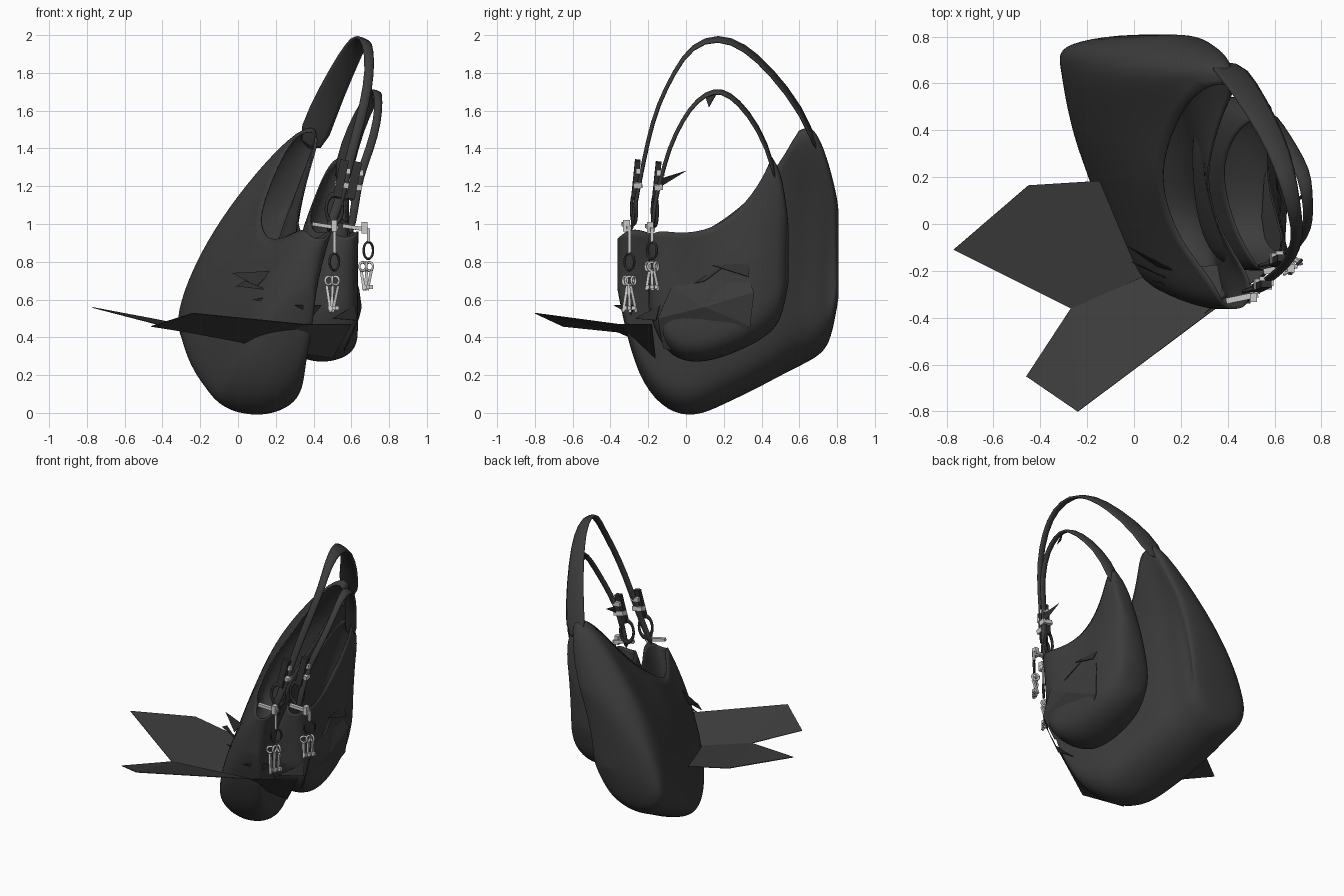
import bpy, bmesh, math
from mathutils import Vector

if "Cube" in bpy.data.objects:
    bpy.data.objects.remove(bpy.data.objects["Cube"], do_unlink=True)


def material(name, grey):
    m = bpy.data.materials.new(name)
    m.use_nodes = True
    color = (grey, grey, grey, 1)
    m.diffuse_color = color
    bsdf = m.node_tree.nodes["Principled BSDF"]
    bsdf.inputs["Base Color"].default_value = color
    bsdf.inputs["Roughness"].default_value = 0.7
    return m


leather = material("dark leather", 0.045)
trim = material("black trim", 0.03)
silver = material("silver metal", 0.6)


def finish(name, bm, mat, smooth=False, subdiv=0, thick=0.0):
    bmesh.ops.recalc_face_normals(bm, faces=bm.faces)
    mesh = bpy.data.meshes.new(name)
    bm.to_mesh(mesh)
    bm.free()
    ob = bpy.data.objects.new(name, mesh)
    bpy.context.collection.objects.link(ob)
    mesh.materials.append(mat)
    if subdiv:
        mod = ob.modifiers.new("Smooth", 'SUBSURF')
        mod.levels = mod.render_levels = subdiv
    if thick:
        mod = ob.modifiers.new("Thickness", 'SOLIDIFY')
        mod.thickness = thick
    if smooth:
        mesh.polygons.foreach_set("use_smooth", [True] * len(mesh.polygons))
    return ob


HEIGHTS = (0, .02, .07, .15, .27, .42, .6, .8, 1)


def bag(name, stations, closed_from):
    """Loft U-shaped sections from front to back; the back corner is closed on top."""
    bm = bmesh.new()
    rings = []
    for y, z_low, z_rim, x_low, w_low, x_rim, w_rim in stations:
        def point(h, side):
            k = h * h
            roundness = math.sqrt(1 - (1 - min(h / .17, 1)) ** 2)
            w = (w_low + (w_rim - w_low) * k) * roundness
            return bm.verts.new((x_low + (x_rim - x_low) * k + side * w, y,
                                 z_low + (z_rim - z_low) * h))
        rings.append([point(h, -1) for h in reversed(HEIGHTS)]
                     + [point(h, 1) for h in HEIGHTS[1:]])
    for i, (a, b) in enumerate(zip(rings, rings[1:])):
        for j in range(len(a) - 1):
            bm.faces.new((a[j], a[j + 1], b[j + 1], b[j]))
        if i >= closed_from:
            bm.faces.new((a[-1], a[0], b[0], b[-1]))
    n = len(HEIGHTS) - 1
    for ring in (rings[0], rings[-1]):
        for j in range(n):
            corners = [ring[j], ring[j + 1], ring[2 * n - j - 1], ring[2 * n - j]]
            bm.faces.new(corners[:2] + corners[3:] if j == n - 1 else corners)
    return finish(name, bm, leather, True, 2, 0.008)


# Bag bodies: y, bottom z, rim z, bottom x, half width, rim x, half width
bag("large_bag", [
    (-.365, .66, .92, .36, .05, .43, .04), (-.31, .38, .97, .27, .13, .43, .07),
    (-.23, .14, .97, .18, .18, .41, .09), (-.1, .0, .91, .13, .22, .31, .1),
    (.05, -.03, .93, .09, .25, .24, .1), (.2, .04, 1.02, .04, .25, .21, .1),
    (.35, .11, 1.14, -.01, .26, .24, .1), (.5, .19, 1.32, -.05, .26, .3, .09),
    (.6, .24, 1.5, -.08, .25, .38, .07), (.66, .27, 1.54, -.09, .25, .4, .06),
    (.72, .31, 1.44, -.1, .25, .37, .06), (.77, .38, 1.28, -.09, .22, .3, .07),
    (.81, .62, 1.1, .06, .15, .2, .07)], 8)
bag("small_bag", [
    (-.2, .56, .93, .5, .06, .57, .04), (-.15, .38, .97, .48, .14, .57, .07),
    (-.05, .27, .95, .46, .18, .54, .1), (.1, .26, .96, .44, .19, .49, .1),
    (.25, .31, 1.04, .43, .19, .47, .1), (.38, .37, 1.19, .42, .18, .5, .08),
    (.46, .43, 1.36, .42, .15, .55, .05), (.51, .5, 1.27, .42, .13, .55, .05),
    (.545, .7, 1.0, .44, .06, .5, .04)], 6)


def strap(name, path, w_start, w_end):
    """Flat ribbon whose width runs across the leaning plane of the handle."""
    pts = [Vector(p) for p in path]
    across = Vector((.93, 0, -.36))
    bm = bmesh.new()
    rings = []
    for i, p in enumerate(pts):
        tangent = pts[min(i + 1, len(pts) - 1)] - pts[max(i - 1, 0)]
        t = min(1, i / (len(pts) * .45))
        wide = across * (w_start + (w_end - w_start) * t)
        thin = tangent.cross(across).normalized() * .012
        rings.append([bm.verts.new(p + a * wide + b * thin)
                      for a, b in ((-1, -1), (1, -1), (1, 1), (-1, 1))])
    for a, b in zip(rings, rings[1:]):
        for j in range(4):
            k = (j + 1) % 4
            bm.faces.new((a[j], a[k], b[k], b[j]))
    bm.faces.new(rings[0])
    bm.faces.new(rings[-1])
    finish(name, bm, leather, True, 1)


strap("large_strap", [
    (.37, .7, 1.38), (.45, .615, 1.6), (.55, .45, 1.81), (.62, .31, 1.94),
    (.66, .17, 1.995), (.69, .03, 1.945), (.70, -.06, 1.81), (.67, -.15, 1.63),
    (.62, -.2, 1.45), (.57, -.24, 1.25), (.53, -.27, 1.1), (.47, -.29, .95)], .095, .028)
strap("small_strap", [
    (.54, .485, 1.2), (.59, .43, 1.42), (.66, .33, 1.59), (.72, .23, 1.69),
    (.735, .15, 1.71), (.745, .06, 1.66), (.74, -.02, 1.55), (.70, -.09, 1.4),
    (.64, -.13, 1.25), (.62, -.17, 1.1), (.59, -.18, .93)], .06, .024)


def sheet(name, points, faces, mat=leather):
    bm = bmesh.new()
    verts = [bm.verts.new(p) for p in points]
    for f in faces:
        bm.faces.new([verts[i] for i in f])
    finish(name, bm, mat, thick=0.004)


# Pointed folded sheets spreading from beneath the bags
sheet("side_sheet", [(-.77, -.11, .56), (-.45, .165, .5), (-.05, .19, .42),
                     (.1, -.2, .37), (-.27, -.36, .43)],
      [(0, 1, 4), (1, 2, 3, 4)])
sheet("front_sheet", [(-.27, -.36, .43), (-.46, -.65, .46), (-.24, -.8, .53),
                      (.36, -.35, .47), (.6, -.18, .47), (.5, -.16, .29), (.1, -.2, .36)],
      [(0, 1, 2), (0, 2, 3, 6), (3, 4, 5, 6)])

# Loose patch against the outer face of the small bag
rim = [(-.15, .5), (-.12, .34), (.03, .31), (.2, .34), (.34, .46),
       (.36, .64), (.3, .78), (.14, .77), (-.08, .66)]
sheet("side_patch", [(.655, .1, .56)]
      + [(.65 - 1.4 * (z - .58) ** 2 - .1 * max(y - .1, 0), y, z) for y, z in rim],
      [(0, i + 1, (i + 1) % len(rim) + 1) for i in range(len(rim))])

# Loose pointed scraps
scraps = [
    ((-.03, -.09, .74), (.1, -.18, .67), (.18, -.2, .75)),
    ((-.01, -.16, .67), (.16, -.24, .65), (.04, -.18, .7)),
    ((.08, -.24, .6), (.26, -.28, .57), (.24, -.29, .63)),
    ((.3, -.38, .57), (.4, -.29, .52), (.44, -.27, .57)),
    ((.5, -.27, .5), (.63, -.16, .49), (.62, -.14, .57)),
    ((.62, -.02, .67), (.63, .1, .7), (.6, .22, .79)),
    ((.61, .14, .78), (.62, .33, .72), (.59, .34, .79)),
    ((.63, .0, 1.28), (.64, -.13, 1.2), (.66, -.13, 1.24)),
    ((.70, .1, 1.68), (.75, .12, 1.62), (.74, .16, 1.69)),
]
for tri in scraps:
    sheet("scrap", tri, [(0, 1, 2)], trim)


def box(name, loc, size, mat=silver, rot=(0, 0, 0)):
    bpy.ops.mesh.primitive_cube_add(size=1, location=loc, rotation=rot)
    ob = bpy.context.object
    ob.name = name
    ob.scale = size
    ob.data.materials.append(mat)


def ring(name, loc, radius, tube, rot, mat=silver, stretch=1.0):
    bpy.ops.mesh.primitive_torus_add(major_radius=radius, minor_radius=tube, location=loc,
                                     rotation=rot, major_segments=20, minor_segments=6)
    ob = bpy.context.object
    ob.name = name
    ob.scale.x = stretch
    ob.data.materials.append(mat)
    bpy.ops.object.shade_smooth()


def hardware(prefix, buckle, clasp, charm, key):
    """Strap buckle, rim clasp and a hanging bunch of keys of the given length."""
    bx, by, bz = buckle
    box(prefix + "_buckle", buckle, (.075, .045, .03), silver, (.1, .2, 0))
    box(prefix + "_strap_loop", (bx + .015, by + .01, bz + .07), (.06, .04, .03))
    box(prefix + "_strap_tail", (bx - .005, by - .01, bz + .03), (.045, .03, .2), trim, (-.1, .2, 0))
    ring(prefix + "_strap_ring", (bx - .04, by - .02, bz - .13), .045, .009,
         (math.pi / 2, math.pi / 2, .3), trim, 1.7)
    cx, cy, cz = clasp
    box(prefix + "_clasp", clasp, (.14, .025, .02), silver, (0, .15, .2))
    box(prefix + "_clasp_plate", (cx + .05, cy, cz), (.03, .035, .06))
    kx, ky, kz = charm
    box(prefix + "_charm_link", (kx, ky, (kz + cz) / 2 + .02), (.015, .015, cz - kz - .05))
    ring(prefix + "_key_ring", charm, .045, .007, (math.pi / 2, 0, .8), trim, .8)
    for i, tilt in enumerate((-.15, .05, .2)):
        x, y, z = kx - .03 + i * .018, ky + (i - 1) * .022, kz - .04 - key * .25
        ring(prefix + "_key_bow", (x, y, z), .022, .007, (math.pi / 2, 0, .6 + i))
        box(prefix + "_key_blade", (x, y, z - key * .4), (.015, .015, key * .6), silver, (tilt, tilt, 0))
        box(prefix + "_key_teeth", (x + .008, y, z - key * .6), (.024, .02, .022))


hardware("large", (.55, -.255, 1.21), (.46, -.315, .99), (.51, -.3, .8), .24)
hardware("small", (.62, -.145, 1.2), (.62, -.19, .98), (.69, -.18, .86), .18)
